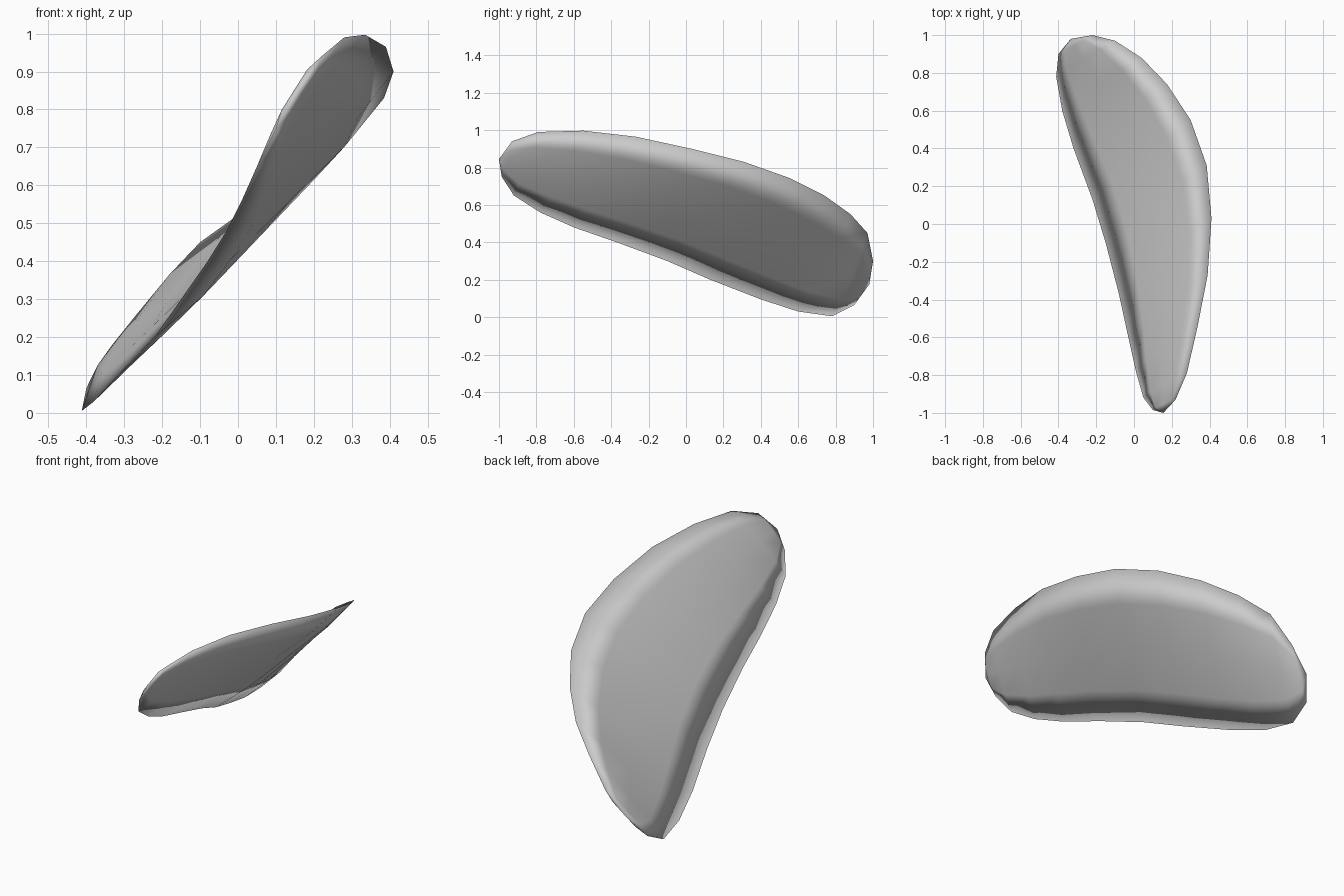
import bpy, bmesh
from mathutils import Vector as V

if "Cube" in bpy.data.objects:
    bpy.data.objects.remove(bpy.data.objects["Cube"])

# Lower and upper rim of the twisted blade, from the near tip to the far tip
near_tip, far_tip = V((.155, -1, .845)), V((-.335, .98, .175))
lower = [(.10, -.985, .75), (.05, -.92, .65), (.01, -.78, .56), (-.03, -.6, .48),
         (-.08, -.37, .40), (-.15, -.1, .30), (-.22, .13, .20), (-.32, .40, .095),
         (-.38, .60, .03), (-.412, .78, .005), (-.40, .90, .065)]
upper = [(.22, -.93, .94), (.28, -.79, .99), (.335, -.55, .997), (.39, -.27, .965),
         (.41, .03, .90), (.385, .31, .83), (.30, .55, .745), (.175, .74, .65),
         (.04, .88, .55), (-.10, .97, .45), (-.22, 1.0, .30)]
lower = [V(p) for p in lower]
upper = [V(p) for p in upper]
n = len(lower)
half_thickness = .018
fractions = (0, .22, .5, .78, 1)

bm = bmesh.new()
mids = [near_tip] + [(a + b) / 2 for a, b in zip(lower, upper)] + [far_tip]
tips = bm.verts.new(near_tip), bm.verts.new(far_tip)
rims = [(bm.verts.new(a), bm.verts.new(b)) for a, b in zip(lower, upper)]


def skin(side):
    """One face of the blade, sharing the rim vertices."""
    rows = []
    for i in range(n):
        a, b = lower[i], upper[i]
        normal = (b - a).cross(mids[i + 2] - mids[i]).normalized()
        t = half_thickness * (.75 if i in (0, n - 1) else 1) * side
        inner = [bm.verts.new(a.lerp(b, f) + normal * t) for f in fractions[1:-1]]
        rows.append([rims[i][0], *inner, rims[i][1]])
    for r, s in zip(rows, rows[1:]):
        for k in range(len(r) - 1):
            bm.faces.new((r[k], r[k + 1], s[k + 1], s[k]))
    for tip, r in zip(tips, (rows[0], rows[-1])):
        for k in range(len(r) - 1):
            bm.faces.new((tip, r[k], r[k + 1]))


skin(1)
skin(-1)
bmesh.ops.recalc_face_normals(bm, faces=bm.faces[:])
for f in bm.faces:
    f.smooth = True

mesh = bpy.data.meshes.new("curved_blade")
bm.to_mesh(mesh)
bm.free()
blade = bpy.data.objects.new("curved_blade", mesh)
bpy.context.collection.objects.link(blade)
